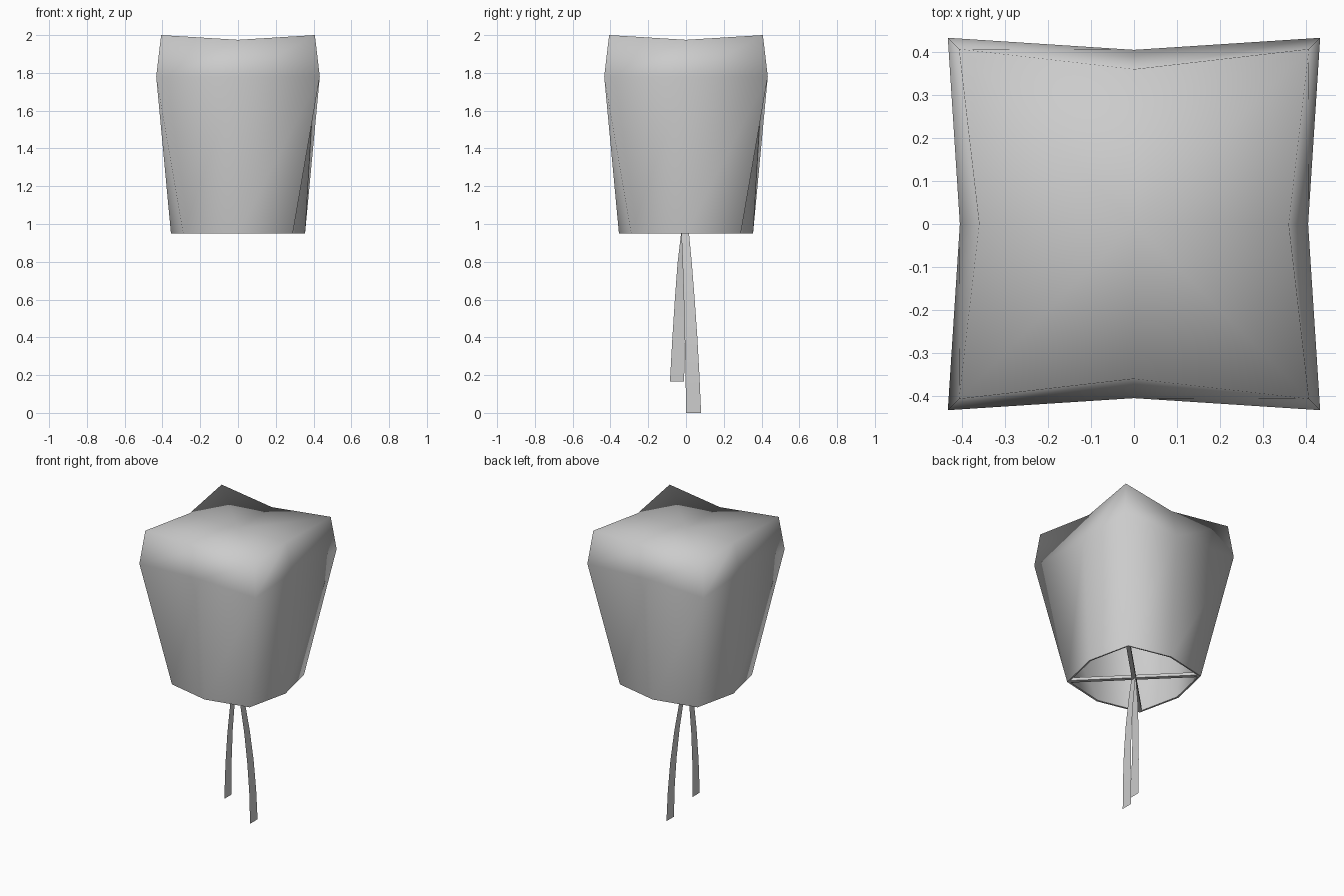
import bpy
import bmesh
import math
from mathutils import Matrix

cube = bpy.data.objects.get("Cube")
if cube:
    bpy.data.objects.remove(cube, do_unlink=True)

# One plain grey for everything
grey = bpy.data.materials.new("paper_grey")
grey.use_nodes = True
colour = (0.6, 0.6, 0.6, 1.0)
grey.diffuse_color = colour
grey.node_tree.nodes["Principled BSDF"].inputs["Base Color"].default_value = colour


def finish(bm, name, smooth):
    mesh = bpy.data.meshes.new(name)
    bm.to_mesh(mesh)
    bm.free()
    mesh.materials.append(grey)
    for p in mesh.polygons:
        p.use_smooth = smooth
    obj = bpy.data.objects.new(name, mesh)
    bpy.context.collection.objects.link(obj)
    return obj


# Paper shell: eight-point rings (z, side middle, corner), closed on top, open below
RINGS = [(0.95, 0.355, 0.29), (1.78, 0.405, 0.433), (2.0, 0.36, 0.407)]
bm = bmesh.new()
rings = []
for level, (z, mid, corner) in enumerate(RINGS):
    ring = []
    for i in range(8):
        a = i * math.pi / 4
        r = corner * math.sqrt(2) if i % 2 else mid
        # the top edge dips at the middle of each side
        height = z - 0.025 if level == 2 and i % 2 == 0 else z
        ring.append(bm.verts.new((r * math.cos(a), r * math.sin(a), height)))
    rings.append(ring)
for low, high in zip(rings, rings[1:]):
    for i in range(8):
        j = (i + 1) % 8
        bm.faces.new((low[i], low[j], high[j], high[i]))
centre = bm.verts.new((0, 0, 1.97))
top = rings[-1]
for i in range(0, 8, 2):
    bm.faces.new((centre, top[i], top[i + 1], top[(i + 2) % 8]))
for e in bm.edges:
    if e.is_boundary:
        e.smooth = False
bmesh.ops.recalc_face_normals(bm, faces=bm.faces)
shell = finish(bm, "paper_shell", True)
thick = shell.modifiers.new("thickness", "SOLIDIFY")
thick.thickness = 0.012
thick.offset = -1

# Crossed bars joining opposite corners of the opening
for name, angle in (("cross_bar_a", 45), ("cross_bar_b", 135)):
    bm = bmesh.new()
    matrix = (Matrix.Translation((0, 0, 0.962))
              @ Matrix.Rotation(math.radians(angle), 4, "Z")
              @ Matrix.Diagonal((0.80, 0.026, 0.02, 1)))
    bmesh.ops.create_cube(bm, size=1, matrix=matrix)
    finish(bm, name, False)


# Hanging ribbons: stations of (z, x, y of one edge, y of the other)
def ribbon(name, stations):
    bm = bmesh.new()
    pairs = [(bm.verts.new((x, y0, z)), bm.verts.new((x, y1, z)))
             for z, x, y0, y1 in stations]
    for (a, b), (c, d) in zip(pairs, pairs[1:]):
        bm.faces.new((a, b, d, c))
    finish(bm, name, True)


ribbon("long_ribbon", [
    (0.96, 0.0, -0.025, 0.015), (0.79, 0.03, -0.018, 0.031),
    (0.60, 0.056, -0.012, 0.046), (0.40, 0.075, -0.007, 0.060),
    (0.20, 0.086, -0.002, 0.071), (0.0, 0.09, 0.0, 0.08)])
ribbon("short_ribbon", [
    (0.96, -0.005, -0.025, 0.012), (0.79, -0.027, -0.045, 0.004),
    (0.60, -0.038, -0.059, -0.002), (0.40, -0.043, -0.072, -0.006),
    (0.165, -0.043, -0.085, -0.01)])
